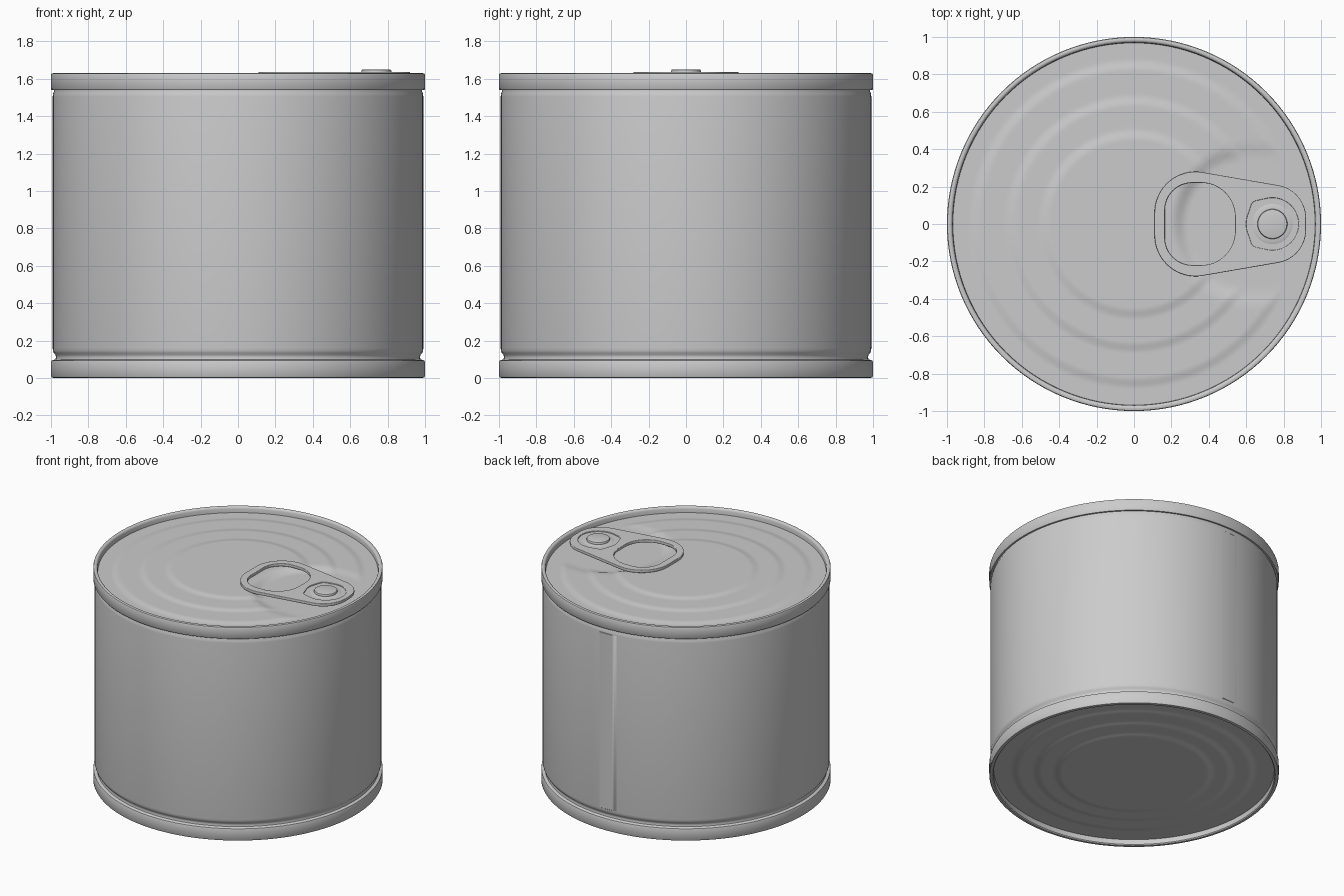
import bpy, bmesh
from math import sin, cos, pi, radians, hypot
from mathutils.geometry import convex_hull_2d

if "Cube" in bpy.data.objects:
    bpy.data.objects.remove(bpy.data.objects["Cube"])

N = 128


def finish(name, bm, angle=35):
    bmesh.ops.recalc_face_normals(bm, faces=bm.faces)
    me = bpy.data.meshes.new(name)
    bm.to_mesh(me)
    bm.free()
    ob = bpy.data.objects.new(name, me)
    bpy.context.collection.objects.link(ob)
    smooth(ob, angle)
    return ob


def smooth(ob, angle=35):
    bpy.ops.object.select_all(action='DESELECT')
    ob.select_set(True)
    bpy.context.view_layer.objects.active = ob
    bpy.ops.object.shade_smooth_by_angle(angle=radians(angle))


def lathe(name, profile, n=N, cx=0.0, cap=False):
    bm = bmesh.new()
    rings = [[bm.verts.new((cx + r * cos(2 * pi * i / n), r * sin(2 * pi * i / n), z))
              for i in range(n)] for r, z in profile]
    for a, b in zip(rings, rings[1:]):
        for i in range(n):
            j = (i + 1) % n
            bm.faces.new((a[i], a[j], b[j], b[i]))
    if cap:
        bm.faces.new(rings[-1])
    return finish(name, bm)


def step(d, w=0.03):
    """1 inside (d < -w), 0 outside (d > w), smooth between."""
    t = min(1, max(0, (w - d) / (2 * w)))
    return t * t * (3 - 2 * t)


def panel(name, height, up, radius=0.968, rings=90):
    """Round end panel as a polar grid with pressed-in relief."""
    bm = bmesh.new()
    centre = bm.verts.new((0, 0, height(0, 0)))
    prev = None
    for k in range(1, rings + 1):
        r = radius * k / rings
        ring = []
        for i in range(N):
            x, y = r * cos(2 * pi * i / N), r * sin(2 * pi * i / N)
            ring.append(bm.verts.new((x, y, height(x, y))))
        for i in range(N):
            j = (i + 1) % N
            if prev:
                bm.faces.new((prev[i], ring[i], ring[j], prev[j]))
            else:
                bm.faces.new((centre, ring[i], ring[j]))
        prev = ring
    ob = finish(name, bm, 60)
    if (ob.data.polygons[0].normal.z > 0) != up:
        ob.data.flip_normals()
    return ob


# Can wall with both rolled seams
lathe("can_body", [
    (0.968, 0.045), (0.97, 0.008), (0.976, 0.001), (0.985, 0.0), (0.996, 0.003), (1.0, 0.01),
    (1.0, 0.086), (0.997, 0.093), (0.99, 0.096), (0.976, 0.1), (0.973, 0.112), (0.976, 0.124),
    (0.985, 0.134), (0.989, 0.145), (0.991, 0.16), (0.991, 1.505), (0.989, 1.52),
    (0.984, 1.532), (0.984, 1.54), (0.996, 1.54), (1.0, 1.546), (1.0, 1.62), (0.997, 1.627),
    (0.988, 1.63), (0.979, 1.629), (0.973, 1.624), (0.97, 1.615), (0.968, 1.587)])

# Overlapping side seam at the back
bm = bmesh.new()
cols = []
for i in range(9):
    a, r = radians(88 + i), 0.9945 - 0.0004 * i
    cols.append([bm.verts.new((q * cos(a), q * sin(a), z))
                 for q, z in ((0.988, 0.16), (r, 0.165), (r, 1.5), (0.988, 1.505))])
for a, b in zip(cols, cols[1:]):
    for k in range(3):
        bm.faces.new((a[k], b[k], b[k + 1], a[k + 1]))
bm.faces.new(cols[0])
bm.faces.new(cols[-1])
finish("side_seam", bm)


# Lid: three raised terraces, cut back around the tab
def lid_height(x, y):
    keep_out = 0.36 - hypot(x - max(x, 0.62), y)
    return 1.587 + sum(0.009 * step(max(hypot(x, y) - r, keep_out + 0.02 * k))
                       for k, r in enumerate((0.48, 0.66, 0.85)))


def base_height(x, y):
    return 0.045 - sum(0.01 * step(hypot(x, y) - r) for r in (0.53, 0.67, 0.82))


panel("lid_panel", lid_height, True)
panel("base_panel", base_height, False)


# Pull tab: flat outline with finger hole and rivet opening
def hull(circles):
    pts = [(cx + r * cos(2 * pi * i / 64), s * cy + r * sin(2 * pi * i / 64))
           for cx, cy, r in circles for s in (1, -1) for i in range(64)]
    return [pts[i] for i in convex_hull_2d(pts)]


def plate(name, outlines, z, half, bevel):
    cu = bpy.data.curves.new(name + "_outline", 'CURVE')
    cu.dimensions, cu.fill_mode = '2D', 'BOTH'
    cu.extrude, cu.bevel_depth, cu.bevel_resolution = half - bevel, bevel, 2
    cu.offset = -bevel
    for pts in outlines:
        sp = cu.splines.new('POLY')
        sp.points.add(len(pts) - 1)
        for p, (x, y) in zip(sp.points, pts):
            p.co = (x, y, 0, 1)
        sp.use_cyclic_u = True
    tmp = bpy.data.objects.new(name + "_tmp", cu)
    bpy.context.collection.objects.link(tmp)
    deps = bpy.context.evaluated_depsgraph_get()
    me = bpy.data.meshes.new_from_object(tmp.evaluated_get(deps))
    bpy.data.objects.remove(tmp)
    ob = bpy.data.objects.new(name, me)
    bpy.context.collection.objects.link(ob)
    ob.location.z = z
    smooth(ob)
    return ob


finger_hole = hull([(0.31, 0.075, 0.145), (0.36, 0.04, 0.18)])
rivet_hole = hull([(0.66, 0.09, 0.035), (0.74, 0.0, 0.14)])
plate("pull_tab", [hull([(0.33, 0.06, 0.22), (0.74, 0.03, 0.18)]), finger_hole, rivet_hole],
      1.626, 0.011, 0.004)

# Tongue under the rivet, then the rivet itself
plate("tab_tongue", [hull([(0.66, 0.09, 0.045), (0.74, 0.0, 0.15)])], 1.622, 0.008, 0.002)
lathe("rivet", [(0.11, 1.629), (0.1, 1.633), (0.08, 1.634), (0.08, 1.643), (0.077, 1.648),
                (0.07, 1.65)], 48, 0.74, True)
lathe("rivet_stem", [(0.09, 1.585), (0.085, 1.6), (0.08, 1.63)], 48, 0.74)
